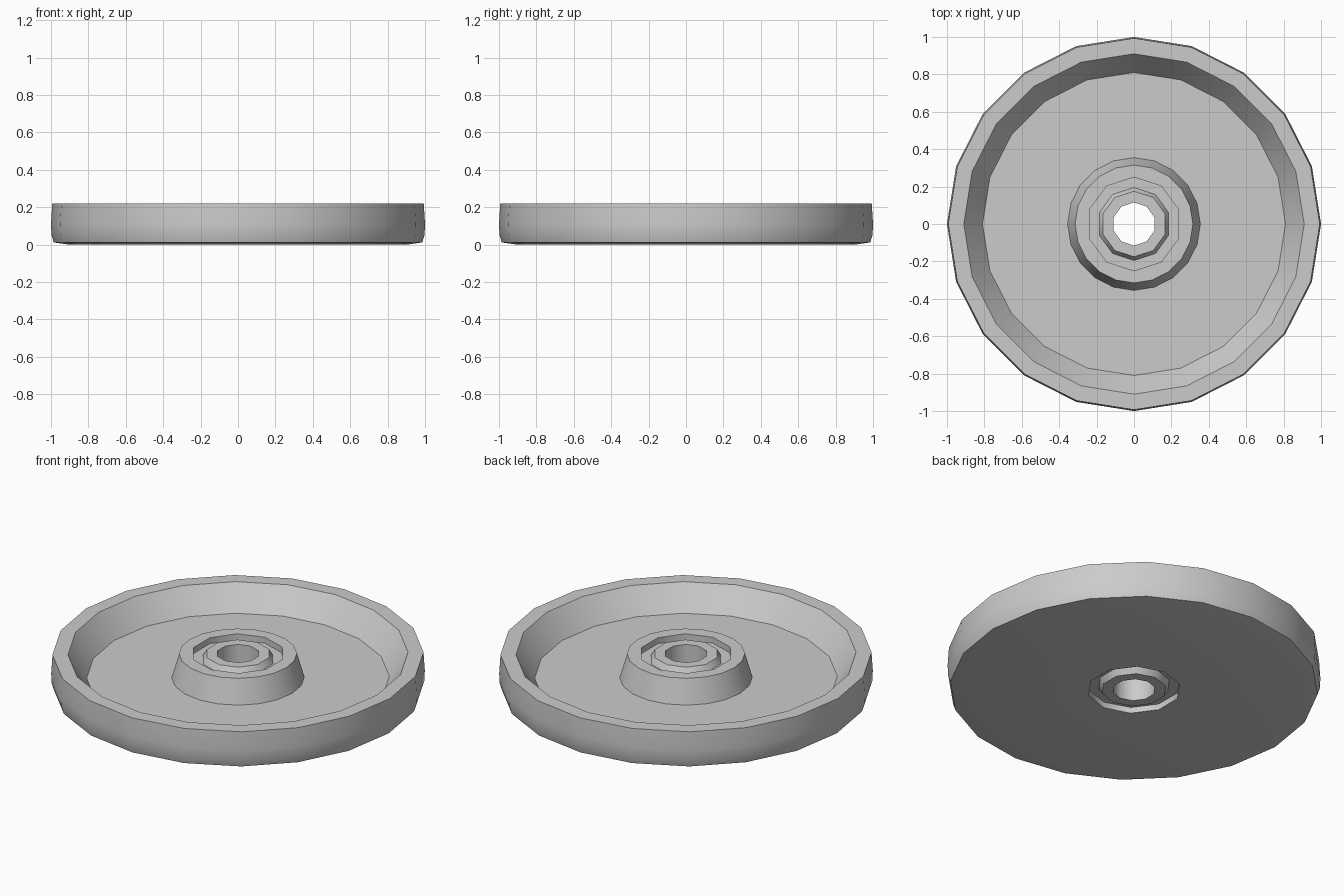
import bpy, bmesh, math

cube = bpy.data.objects.get("Cube")
if cube:
    bpy.data.objects.remove(cube, do_unlink=True)

GREY = (0.6, 0.6, 0.6, 1)
mat = bpy.data.materials.new("light_grey_plastic")
mat.use_nodes = True
mat.diffuse_color = GREY
mat.node_tree.nodes["Principled BSDF"].inputs["Base Color"].default_value = GREY

H = 0.22       # wheel height
FLOOR = 0.08   # dish floor
DEPTH = 0.035  # depth of the hub recesses


def ring(bm, radius, z, sides):
    """Circle of vertices with a corner on +y."""
    return [bm.verts.new((radius * math.sin(math.tau * i / sides),
                          radius * math.cos(math.tau * i / sides), z))
            for i in range(sides)]


def loft(bm, a, b):
    """Join two rings; b may have half as many corners as a, or twice."""
    n, m = len(a), len(b)
    steps = max(n, m)
    for i in range(steps):
        j = i + 1
        quad = [a[i * n // steps], a[j * n // steps % n],
                b[j * m // steps % m], b[i * m // steps]]
        bm.faces.new(list(dict.fromkeys(quad)))


# Closed profile of the wheel: radius, height, sides
profile = [
    (0.25, 0, 10), (0.90, 0, 20),                                # underside
    (0.985, 0.012, 20), (0.997, 0.05, 20), (1.0, 0.11, 20),      # tread
    (0.993, H, 20), (0.91, H, 20),                               # rim
    (0.81, FLOOR, 20), (0.355, FLOOR, 20),                       # dish
    (0.315, H, 20), (0.25, H, 10),                               # hub
    (0.25, H - DEPTH, 10), (0.195, H - DEPTH, 10),               # top recess
    (0.175, H, 10), (0.115, H, 10),                              # boss
    (0.115, 0, 10), (0.175, 0, 10),                              # axle hole
    (0.195, DEPTH, 10), (0.25, DEPTH, 10),                       # lower recess
]

bm = bmesh.new()
rings = [ring(bm, *p) for p in profile]
for k, r in enumerate(rings):
    loft(bm, r, rings[(k + 1) % len(rings)])
bmesh.ops.recalc_face_normals(bm, faces=bm.faces)

mesh = bpy.data.meshes.new("wheel")
bm.to_mesh(mesh)
bm.free()
mesh.materials.append(mat)
wheel = bpy.data.objects.new("wheel", mesh)
bpy.context.collection.objects.link(wheel)
bpy.context.view_layer.objects.active = wheel
wheel.select_set(True)
bpy.ops.object.shade_smooth_by_angle(angle=math.radians(40))
